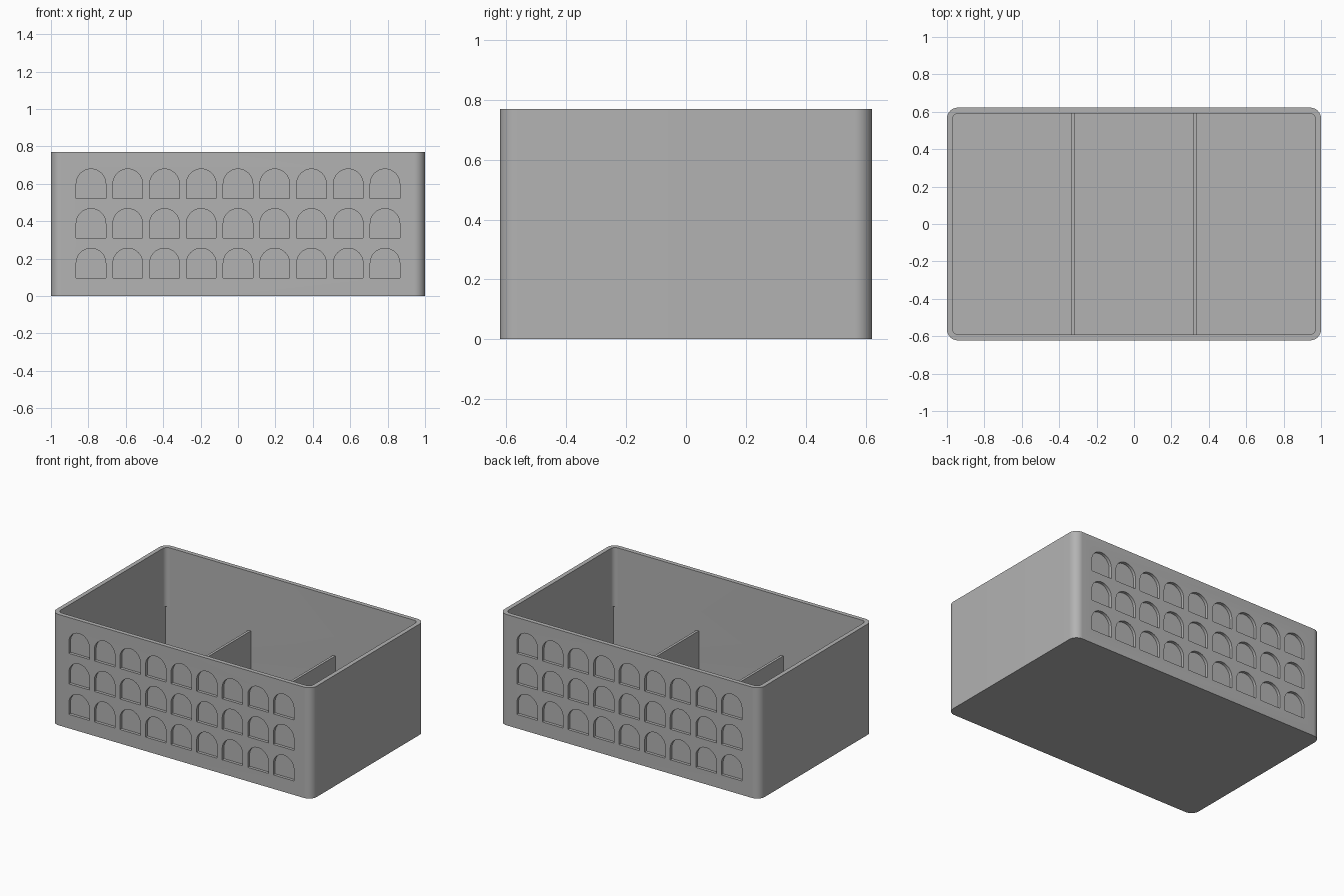
import bpy
import bmesh
import math
from mathutils import Matrix

cube = bpy.data.objects.get("Cube")
if cube:
    bpy.data.objects.remove(cube, do_unlink=True)

HALF_X, HALF_Y, HEIGHT = 1.0, 0.622, 0.77
WALL, FLOOR, CORNER = 0.03, 0.03, 0.058
DIVIDER_TOP = 0.36

grey = bpy.data.materials.new("grey plastic")
grey.use_nodes = True
grey.diffuse_color = (0.45, 0.45, 0.45, 1)
grey.node_tree.nodes["Principled BSDF"].inputs["Base Color"].default_value = grey.diffuse_color


def rounded_rectangle(hx, hy, r, steps=12):
    """Counter-clockwise outline with round corners."""
    points = []
    for quarter, (sx, sy) in enumerate([(1, 1), (-1, 1), (-1, -1), (1, -1)]):
        for i in range(steps + 1):
            a = math.pi / 2 * (quarter + i / steps)
            points.append((sx * (hx - r) + r * math.cos(a), sy * (hy - r) + r * math.sin(a)))
    return points


def rectangle(hx, hy):
    return [(-hx, -hy), (hx, -hy), (hx, hy), (-hx, hy)]


def arch(width, height, steps=20):
    """Window outline: straight sides under a half circle, sill at zero."""
    r = width / 2
    spring = height - r
    points = [(-r, 0), (r, 0)]
    for i in range(steps + 1):
        a = math.pi * i / steps
        points.append((r * math.cos(a), spring + r * math.sin(a)))
    return points


def add_prism(bm, outline, bottom, top, matrix=Matrix()):
    """Extrude an outline from bottom to top along local z."""
    face = bm.faces.new([bm.verts.new((x, y, bottom)) for x, y in outline])
    extruded = bmesh.ops.extrude_face_region(bm, geom=[face], use_keep_orig=True)
    raised = [g for g in extruded["geom"] if isinstance(g, bmesh.types.BMVert)]
    bmesh.ops.translate(bm, verts=raised, vec=(0, 0, top - bottom))
    bmesh.ops.transform(bm, matrix=matrix, verts=list(face.verts) + raised)


def make_object(name, bm):
    bmesh.ops.recalc_face_normals(bm, faces=bm.faces)
    mesh = bpy.data.meshes.new(name)
    bm.to_mesh(mesh)
    bm.free()
    mesh.materials.append(grey)
    obj = bpy.data.objects.new(name, mesh)
    bpy.context.collection.objects.link(obj)
    return obj


def prism(name, outline, bottom, top, matrix=Matrix()):
    bm = bmesh.new()
    add_prism(bm, outline, bottom, top, matrix)
    return make_object(name, bm)


def activate(obj):
    bpy.ops.object.select_all(action="DESELECT")
    obj.select_set(True)
    bpy.context.view_layer.objects.active = obj


def cut(target, cutter):
    cutter.hide_render = True
    mod = target.modifiers.new("cut", "BOOLEAN")
    mod.operation = "DIFFERENCE"
    mod.solver = "EXACT"
    mod.object = cutter
    activate(target)
    bpy.ops.object.modifier_apply(modifier=mod.name)
    bpy.data.objects.remove(cutter, do_unlink=True)


# Box shell: round corners above the dividers, square corners below
box = prism("box_shell", rounded_rectangle(HALF_X, HALF_Y, CORNER), 0, HEIGHT)
inner_x, inner_y = HALF_X - WALL, HALF_Y - WALL
cut(box, prism("upper_cavity", rounded_rectangle(inner_x, inner_y, CORNER - WALL + 0.005),
               DIVIDER_TOP, HEIGHT + 0.1))
cut(box, prism("lower_cavity", rectangle(inner_x, inner_y), FLOOR, DIVIDER_TOP))

# Arched niches: three rows of nine on the front and the back
niches = bmesh.new()
window = arch(0.158, 0.158)
depth = 0.02
for turn in (0, math.pi):
    for row in range(3):
        for column in range(-4, 5):
            place = (Matrix.Rotation(turn, 4, "Z")
                     @ Matrix.Translation((column * 0.1965, -HALF_Y, 0.097 + row * 0.212))
                     @ Matrix.Rotation(math.pi / 2, 4, "X"))
            add_prism(niches, window, -depth, 0.05, place)
cut(box, make_object("niche_cutters", niches))
activate(box)
bpy.ops.object.shade_smooth_by_angle(angle=math.radians(30))

# Two low dividers across the inside
for side, x in (("left", 0.325), ("right", -0.325)):
    prism(side + "_divider", rectangle(0.009, inner_y + 0.004), FLOOR - 0.005, DIVIDER_TOP,
          Matrix.Translation((x, 0, 0)))
